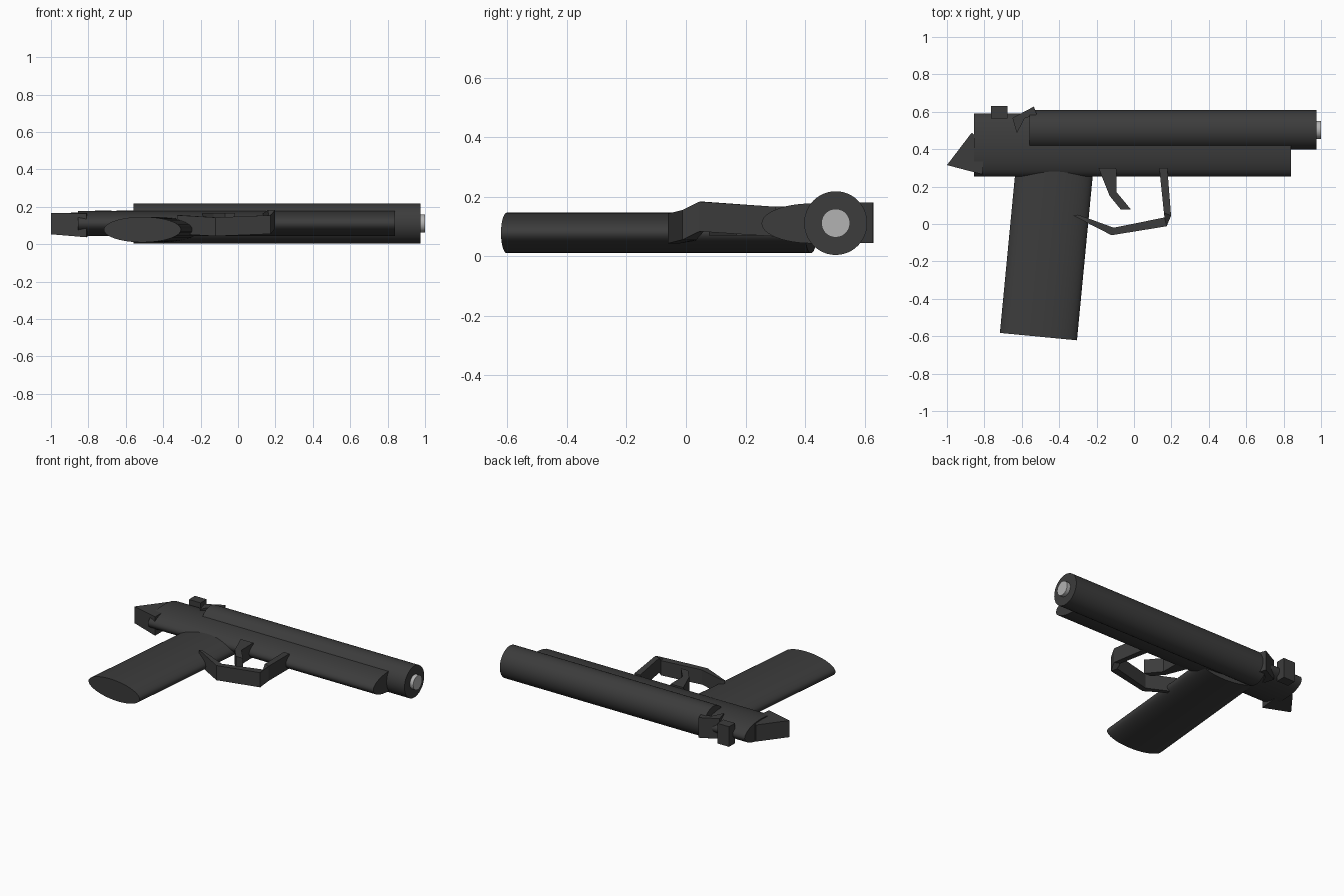
import bpy, bmesh, math
from mathutils import Matrix, Vector

if "Cube" in bpy.data.objects:
    bpy.data.objects.remove(bpy.data.objects["Cube"])


def material(name, v):
    m = bpy.data.materials.new(name)
    m.diffuse_color = (v, v, v, 1)
    m.use_nodes = True
    m.node_tree.nodes["Principled BSDF"].inputs["Base Color"].default_value = m.diffuse_color
    return m


DARK = material("dark_metal", 0.045)
LIGHT = material("bare_metal", 0.45)


def finish(name, bm, mat=DARK, smooth=False):
    bmesh.ops.recalc_face_normals(bm, faces=bm.faces)
    me = bpy.data.meshes.new(name)
    bm.to_mesh(me)
    bm.free()
    me.materials.append(mat)
    ob = bpy.data.objects.new(name, me)
    bpy.context.collection.objects.link(ob)
    if smooth:
        bpy.ops.object.select_all(action='DESELECT')
        ob.select_set(True)
        bpy.context.view_layer.objects.active = ob
        bpy.ops.object.shade_smooth_by_angle(angle=math.radians(30))
    return ob


def tube(name, p0, p1, side, rise, mat=DARK, sides=48):
    """Elliptical cylinder from p0 to p1; 'side' lies in the xy plane, 'rise' along z."""
    p0, p1 = Vector(p0), Vector(p1)
    axis = p1 - p0
    w = axis.normalized()
    u = Vector((-w.y, w.x, 0))
    rot = Matrix((u, Vector((0, 0, 1)), w)).transposed().to_4x4()
    bm = bmesh.new()
    bmesh.ops.create_cone(bm, cap_ends=True, segments=sides, radius1=1, radius2=1, depth=1)
    bm.transform(Matrix.Translation((p0 + p1) / 2) @ rot
                 @ Matrix.Diagonal((side, rise, axis.length, 1)))
    return finish(name, bm, mat, True)


def plate(name, outline):
    """Solid from an outline of (x, y, z_low, z_high) points."""
    bm = bmesh.new()
    lo = [bm.verts.new((x, y, a)) for x, y, a, b in outline]
    hi = [bm.verts.new((x, y, b)) for x, y, a, b in outline]
    bm.faces.new(lo[::-1])
    bm.faces.new(hi)
    n = len(outline)
    for i in range(n):
        j = (i + 1) % n
        bm.faces.new((lo[i], lo[j], hi[j], hi[i]))
    return finish(name, bm)


def slab(name, pts, z0, z1):
    return plate(name, [(x, y, z0, z1) for x, y in pts])


# Round slide with muzzle insert
tube("slide", (-0.56, 0.503, 0.111), (0.975, 0.503, 0.111), 0.106, 0.107)
tube("muzzle", (0.9, 0.503, 0.111), (1.0, 0.503, 0.111), 0.048, 0.048, LIGHT)

# Oval frame and raked oval grip
tube("frame", (-0.855, 0.422, 0.11), (0.84, 0.422, 0.11), 0.168, 0.067)
tube("grip", (-0.511, -0.602, 0.078), (-0.413, 0.42, 0.078), 0.207, 0.068)

# Rear spur, wedge shaped
plate("rear_spur", [(-1.0, 0.315, 0.053, 0.166), (-0.868, 0.488, 0.053, 0.166),
                    (-0.80, 0.43, 0.045, 0.170), (-0.81, 0.265, 0.037, 0.165)])

# Rear sight and hammer
slab("rear_sight", [(-0.765, 0.565), (-0.677, 0.565), (-0.677, 0.63), (-0.765, 0.63)], 0.044, 0.181)
slab("hammer", [(-0.65, 0.567), (-0.626, 0.485), (-0.585, 0.565),
                (-0.52, 0.585), (-0.535, 0.628)], 0.044, 0.181)

# Trigger
slab("trigger", [(-0.19, 0.30), (-0.17, 0.25), (-0.13, 0.15), (-0.07, 0.077),
                 (-0.016, 0.077), (-0.093, 0.17), (-0.095, 0.30)], 0.07, 0.167)

# Trigger guard: a bent strip that drifts slightly sideways, (outer xy, inner xy, z)
guard = [((-0.325, 0.045), (-0.30, 0.05), 0.055),
         ((-0.12, -0.06), (-0.108, -0.02), 0.043),
         ((0.175, -0.012), (0.163, 0.035), 0.055),
         ((0.198, 0.045), (0.16, 0.06), 0.083),
         ((0.178, 0.30), (0.135, 0.30), 0.066)]
bm = bmesh.new()
rings = []
for o, i, z in guard:
    rings.append([bm.verts.new(p) for p in
                  ((*o, z), (*i, z), (*i, z + 0.1), (*o, z + 0.1))])
for a, b in zip(rings, rings[1:]):
    for k in range(4):
        m = (k + 1) % 4
        bm.faces.new((a[k], a[m], b[m], b[k]))
bm.faces.new(rings[0])
bm.faces.new(rings[-1])
finish("trigger_guard", bm)
